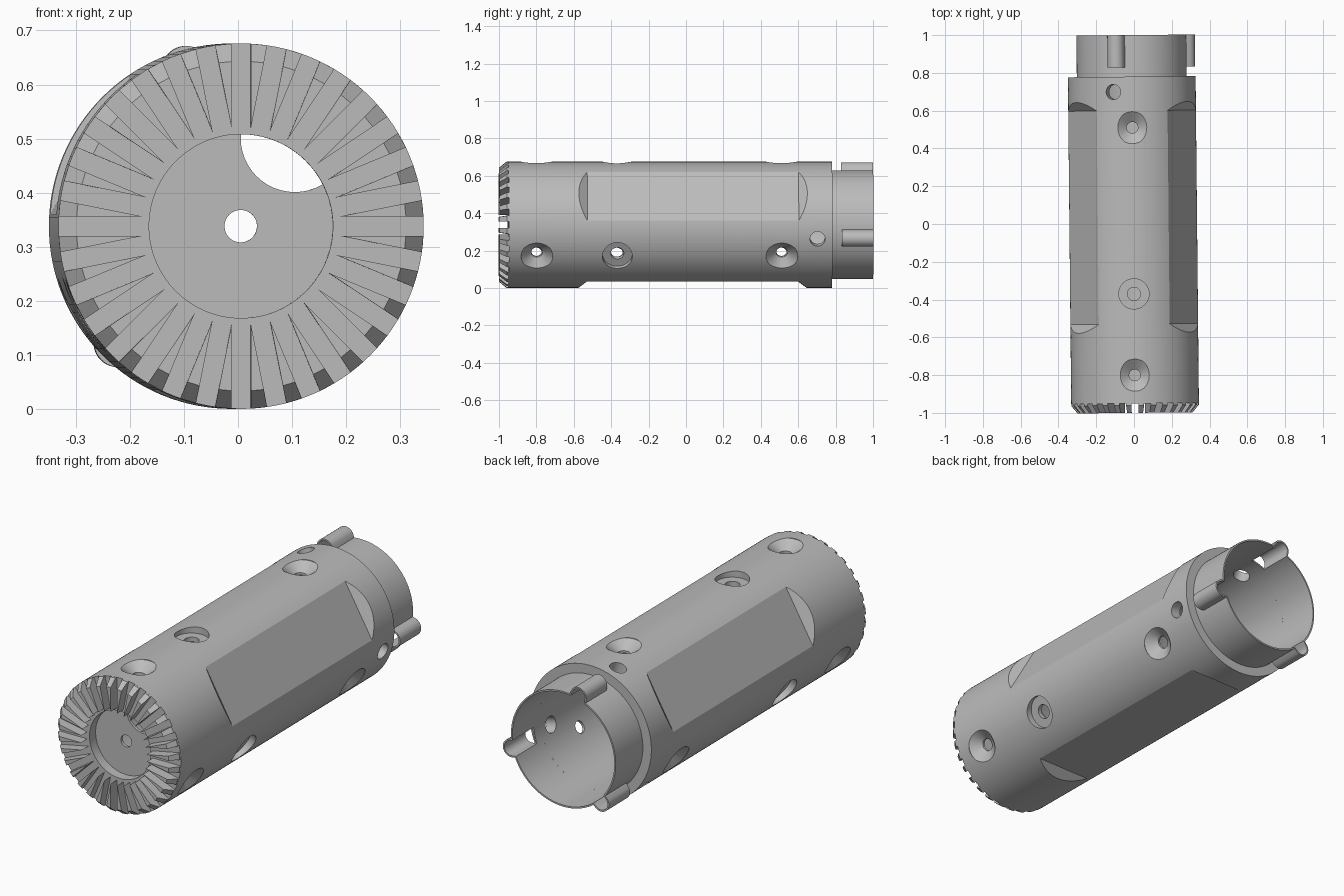
import bpy, bmesh, math
from math import pi, cos, sin, sqrt, radians
from mathutils import Matrix, Vector

cube = bpy.data.objects.get("Cube")
if cube:
    bpy.data.objects.remove(cube)

R = 0.338            # outer radius of the body
IN = 0.283           # inner radius of the body
BACK = 0.78          # rear end of the body
PLACE = Matrix.Translation((-0.004, 0, R)) @ Matrix.Rotation(0.0101, 4, 'Z')
ALONG = Matrix.Rotation(-pi / 2, 4, 'X')   # local z becomes the tube axis

metal = bpy.data.materials.new("grey_metal")
metal.use_nodes = True
GREY = (0.5, 0.5, 0.5, 1)
metal.diffuse_color = GREY
metal.node_tree.nodes["Principled BSDF"].inputs["Base Color"].default_value = GREY


def radial(deg, y=0):
    """Frame whose local z points outwards at an angle round the tube."""
    return Matrix.Translation((0, y, 0)) @ Matrix.Rotation(pi / 2 - radians(deg), 4, 'Y')


def loft(bm, rings, closed):
    """Skin rings of points; close the section or cap both ends."""
    loops = [[bm.verts.new(p) for p in ring] for ring in rings]
    n = len(loops[0])
    pairs = list(zip(loops, loops[1:]))
    if closed:
        pairs.append((loops[-1], loops[0]))
    else:
        bm.faces.new(loops[0])
        bm.faces.new(loops[-1])
    for a, b in pairs:
        for i in range(n):
            j = (i + 1) % n
            bm.faces.new((a[i], a[j], b[j], b[i]))


def turned(bm, profile, frame, segs=32, closed=False, at=(0, 0)):
    """Revolve (radius, height) points round the frame's z."""
    turn = [2 * pi * i / segs for i in range(segs)]
    loft(bm, [[frame @ Vector((at[0] + r * cos(t), at[1] + r * sin(t), h)) for t in turn]
              for r, h in profile], closed)


def finish(name, bm, smooth=True):
    bmesh.ops.recalc_face_normals(bm, faces=bm.faces)
    me = bpy.data.meshes.new(name)
    bm.to_mesh(me)
    bm.free()
    me.materials.append(metal)
    ob = bpy.data.objects.new(name, me)
    bpy.context.collection.objects.link(ob)
    ob.matrix_world = PLACE
    if smooth:
        shade(ob)
    return ob


def select(ob):
    bpy.ops.object.select_all(action='DESELECT')
    ob.select_set(True)
    bpy.context.view_layer.objects.active = ob


def shade(ob):
    select(ob)
    bpy.ops.object.shade_smooth_by_angle(angle=radians(25))


def carve(ob, cutter):
    cutter.hide_render = True
    mod = ob.modifiers.new("cut", 'BOOLEAN')
    mod.operation, mod.solver, mod.object = 'DIFFERENCE', 'EXACT', cutter
    select(ob)
    bpy.ops.object.modifier_apply(modifier=mod.name)
    bpy.data.objects.remove(cutter)
    shade(ob)


# Body: thick tube with an inward lip at the front
bm = bmesh.new()
turned(bm, [(0.17, -0.95), (R, -0.95), (R, BACK), (IN, BACK), (IN, -0.9), (0.17, -0.9)],
       ALONG, 128, True)
body = finish("body", bm, False)

# Cutters: screw holes, grip flats and locking holes, three of each round the tube
bm = bmesh.new()
sink = [(0.03, 0.25), (0.03, 0.295), (0.085, 0.335), (0.085, 0.37)]
step = [(0.035, 0.25), (0.035, 0.305), (0.08, 0.305), (0.08, 0.37)]
flat = [(-0.53, 0.303), (0.6, 0.303), (0.675, 0.36), (-0.605, 0.36)]
for k in range(3):
    turn = 120 * k
    for y, profile in ((-0.8, sink), (-0.37, step), (0.51, sink)):
        turned(bm, profile, radial(90 + turn, y))
    turned(bm, [(0.04, 0.25), (0.04, 0.37)], radial(107 + turn, 0.7))
    frame = radial(30 + turn)
    loft(bm, [[frame @ Vector((x, y, h)) for y, h in flat] for x in (-0.19, 0.19)], False)
carve(body, finish("body_cutter", bm, False))

# Front ribs: wedges tapering to the bore, chamfered at the rim
bm = bmesh.new()
COUNT, SLOT = 32, 0.018
half = pi / COUNT
for k in range(COUNT):
    mid = (k + 0.5) * 2 * half

    def rim(r, y):
        spread = half - SLOT / r
        return [Vector((r * cos(mid + s * spread), y, r * sin(mid + s * spread)))
                for s in (-1, 1)]

    tip = SLOT / half
    rings = []
    for y, r in ((-1, 0.305), (-0.96, R), (-0.945, R)):
        rings.append([Vector((tip * cos(mid), y, tip * sin(mid)))] + rim(r, y))
    loft(bm, rings, False)
finish("front_ribs", bm, False)

# Inner bulkhead with a central hole and a large offset opening
bm = bmesh.new()
turned(bm, [(IN + 0.003, -0.9), (IN + 0.003, -0.885)], ALONG, 96)
bulkhead = finish("bulkhead", bm, False)
bm = bmesh.new()
for at, r in (((0, 0), 0.03), ((0.1, -0.163), 0.1)):
    turned(bm, [(r, -1), (r, -0.8)], ALONG, 48, False, at)
carve(bulkhead, finish("bulkhead_cutter", bm, False))

# Rear collar: plain thin ring, then a section with three hollow locking lugs
WALL = 0.008


def collar_ring(y, inset, lugs):
    pts = []
    for i in range(360):
        t = radians(i)
        r = 0.291 - inset
        if lugs:
            d = (t - radians(106) + pi / 3) % (2 * pi / 3) - pi / 3
            b, c = 0.045 - inset, 0.3
            left = b * b - (c * sin(d)) ** 2
            if left > 0:
                r = max(r, c * cos(d) + sqrt(left))
        pts.append(Vector((r * cos(t), y, r * sin(t))))
    return pts


for name, y0, y1, lugs in (("collar", 0.775, 0.83, False), ("lug_collar", 0.83, 1, True)):
    bm = bmesh.new()
    loft(bm, [collar_ring(y, w, lugs) for y, w in
              ((y0, 0), (y1, 0), (y1, WALL), (y0, WALL))], True)
    finish(name, bm)
